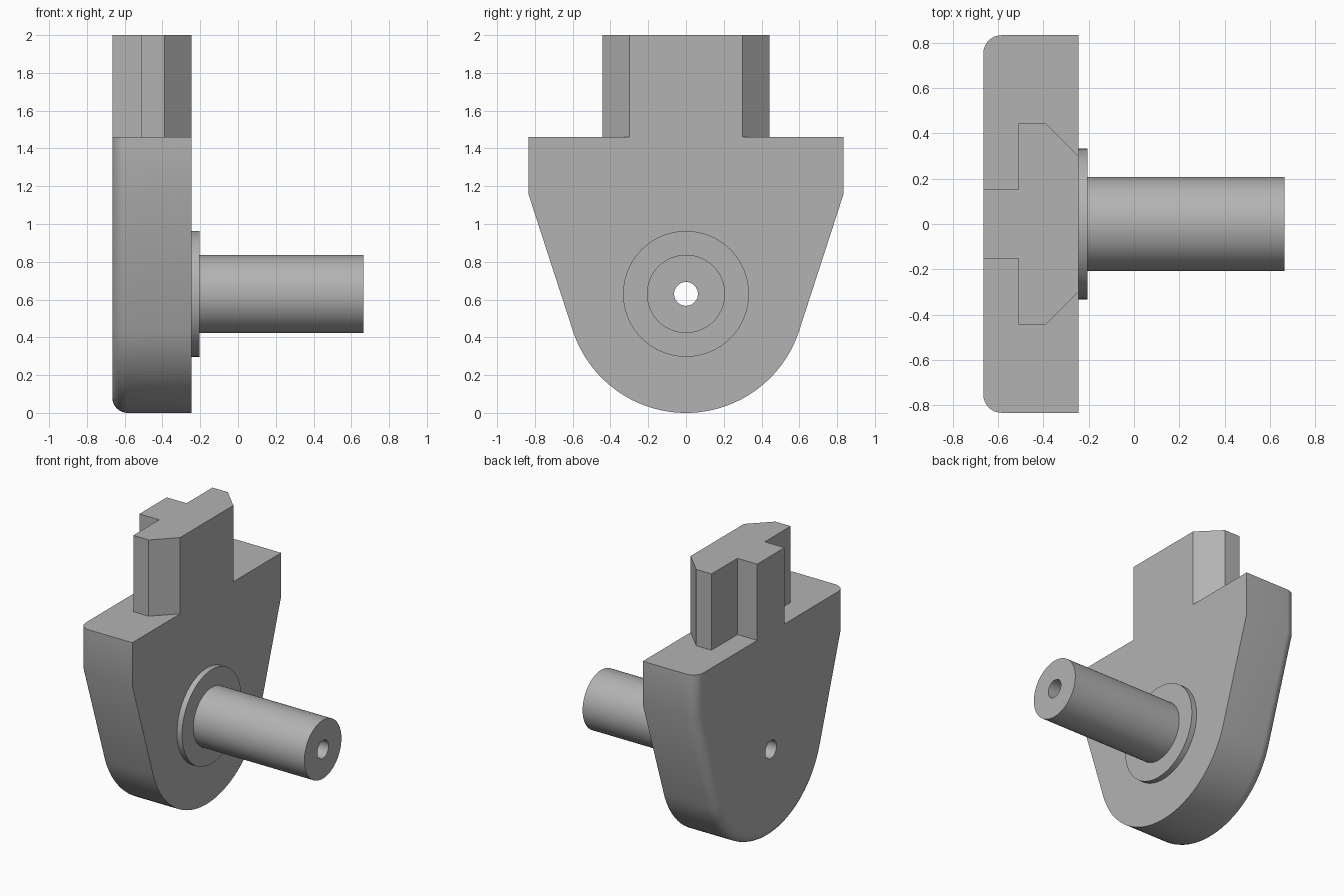
import bpy, bmesh, math
from mathutils import Vector, Matrix

cube = bpy.data.objects.get("Cube")
if cube:
    bpy.data.objects.remove(cube, do_unlink=True)

grey = bpy.data.materials.new("light_grey")
grey.use_nodes = True
colour = (0.45, 0.45, 0.45, 1)
grey.diffuse_color = colour
grey.node_tree.nodes["Principled BSDF"].inputs["Base Color"].default_value = colour

BACK, FACE, TIP = -0.665, -0.245, 0.665   # x of outer plate, inner plate, shaft end
AXIS, BORE = 0.63, 0.063                  # height of shaft axis, bore radius
SHOULDER, WIDTH = 1.46, 0.833             # top of plate, half width


def finish(name, bm, smooth=True):
    bmesh.ops.recalc_face_normals(bm, faces=bm.faces[:])
    mesh = bpy.data.meshes.new(name)
    bm.to_mesh(mesh)
    bm.free()
    mesh.materials.append(grey)
    obj = bpy.data.objects.new(name, mesh)
    bpy.context.collection.objects.link(obj)
    bpy.ops.object.select_all(action='DESELECT')
    obj.select_set(True)
    bpy.context.view_layer.objects.active = obj
    if smooth:
        bpy.ops.object.shade_smooth_by_angle(angle=math.radians(30))
    return obj


def prism(points, direction):
    bm = bmesh.new()
    face = bm.faces.new([bm.verts.new(p) for p in points])
    result = bmesh.ops.extrude_face_region(bm, geom=[face], use_keep_orig=True)
    verts = [g for g in result["geom"] if isinstance(g, bmesh.types.BMVert)]
    bmesh.ops.translate(bm, verts=verts, vec=direction)
    return bm


def lathe(name, profile, closed=False):
    """Revolve (x, radius) points about the shaft axis."""
    bm = bmesh.new()
    verts = [bm.verts.new((x, 0, AXIS + r)) for x, r in profile]
    pairs = list(zip(verts, verts[1:]))
    edges = [bm.edges.new(p) for p in pairs]
    bmesh.ops.spin(bm, geom=verts + edges, cent=(0, 0, AXIS), axis=(1, 0, 0),
                   angle=math.tau, steps=96, use_merge=True)
    bmesh.ops.remove_doubles(bm, verts=bm.verts[:], dist=1e-5)
    return finish(name, bm)


# Plate: straight shoulders, tangent tapering sides, round bottom
drop = 1.155
reach = math.hypot(WIDTH, drop - AXIS)
tangent = math.atan2(drop - AXIS, WIDTH) - math.acos(AXIS / reach)
sweep = math.pi + 2 * tangent
steps = 48
outline = [(WIDTH, SHOULDER), (WIDTH, drop)]
for i in range(steps + 1):
    a = tangent - sweep * i / steps
    outline.append((AXIS * math.cos(a), AXIS + AXIS * math.sin(a)))
outline += [(-WIDTH, drop), (-WIDTH, SHOULDER)]
bm = prism([(BACK, y, z) for y, z in outline], (FACE - BACK, 0, 0))

# Rounded outer rim, left sharp along the top
rim = [e for e in bm.edges
       if all(abs(v.co.x - BACK) < 1e-4 for v in e.verts)
       and not all(v.co.z > SHOULDER - 1e-4 for v in e.verts)]
bmesh.ops.bevel(bm, geom=rim, offset=0.08, offset_type='OFFSET', segments=8,
                profile=0.5, affect='EDGES', clamp_overlap=False)
plate = finish("plate", bm, smooth=False)

# Bore through the plate
bm = bmesh.new()
turn = Matrix.Translation((BACK, 0, AXIS)) @ Matrix.Rotation(math.pi / 2, 4, 'Y')
bmesh.ops.create_cone(bm, cap_ends=True, segments=96, radius1=BORE, radius2=BORE,
                      depth=2, matrix=turn)
cutter = finish("bore_cutter", bm)
cutter.hide_render = True
bpy.context.view_layer.objects.active = plate
cut = plate.modifiers.new("bore", 'BOOLEAN')
cut.operation, cut.solver, cut.object = 'DIFFERENCE', 'EXACT', cutter
bpy.ops.object.modifier_apply(modifier=cut.name)
bpy.data.objects.remove(cutter, do_unlink=True)
plate.select_set(True)
bpy.ops.object.shade_smooth_by_angle(angle=math.radians(30))

# Upright key with a T-shaped, chamfered section
half = [(BACK, 0.153), (-0.51, 0.153), (-0.51, 0.443), (-0.39, 0.443), (FACE, 0.298)]
section = half + [(x, -y) for x, y in reversed(half)]
bm = prism([(x, y, SHOULDER) for x, y in section], (0, 0, 2 - SHOULDER))
finish("mounting_key", bm, smooth=False)

# Flange and hollow shaft
COLLAR = -0.205
lathe("flange", [(FACE, 0.333), (COLLAR, 0.333), (COLLAR, 0.207)])
lathe("shaft", [(COLLAR, 0.207), (TIP, 0.207), (TIP, BORE), (FACE, BORE)])
